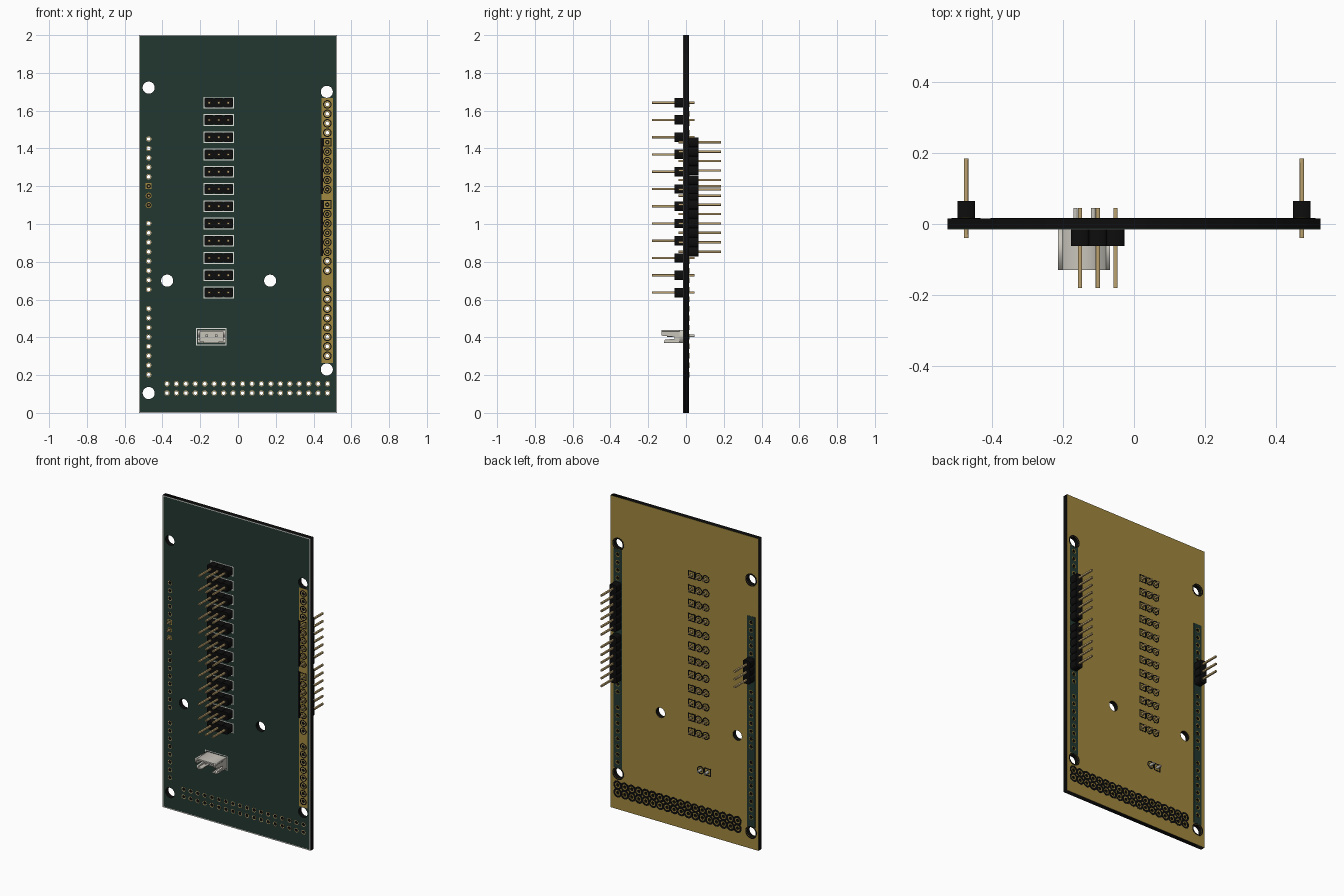
import bpy
import bmesh
from math import cos, sin, pi
from mathutils import Matrix

cube = bpy.data.objects.get("Cube")
if cube:
    bpy.data.objects.remove(cube)


def material(name, r, g, b):
    mat = bpy.data.materials.new(name)
    mat.use_nodes = True
    mat.diffuse_color = (r, g, b, 1)
    mat.node_tree.nodes["Principled BSDF"].inputs["Base Color"].default_value = (r, g, b, 1)
    return mat


GREEN = material("dark green mask", 0.016, 0.038, 0.029)
COPPER = material("copper gold", 0.36, 0.25, 0.05)
BLACK = material("black plastic", 0.004, 0.004, 0.004)
PIN = material("brass pin", 0.50, 0.36, 0.16)
PAD = material("pale pad", 0.62, 0.47, 0.22)
WHITE = material("white print", 0.75, 0.75, 0.72)
GREY = material("light grey plastic", 0.58, 0.56, 0.50)


def circle(p, r, n=12):
    return [(p[0] + r * cos(2 * pi * (i + .5) / n), p[1] + r * sin(2 * pi * (i + .5) / n))
            for i in range(n)]


def rect(x0, x1, z0, z1):
    return [(x0, z0), (x1, z0), (x1, z1), (x0, z1)]


def square(p, h):
    return rect(p[0] - h, p[0] + h, p[1] - h, p[1] + h)


def chamfered(p, h, c):
    x, z = p
    k = h - c
    return [(x - k, z - h), (x + k, z - h), (x + h, z - k), (x + h, z + k),
            (x + k, z + h), (x - k, z + h), (x - h, z + k), (x - h, z - k)]


def plate(name, loops, a, b, mat, side=False):
    """Fill nested outlines and extrude from a to b along y (or along x)."""
    curve = bpy.data.curves.new(name, "CURVE")
    curve.dimensions = "2D"
    curve.fill_mode = "BOTH"
    curve.extrude = abs(b - a) / 2
    for loop in loops:
        spline = curve.splines.new("POLY")
        spline.points.add(len(loop) - 1)
        for point, (u, v) in zip(spline.points, loop):
            point.co = (u, v, 0, 1)
        spline.use_cyclic_u = True
    temp = bpy.data.objects.new(name + " outline", curve)
    bpy.context.collection.objects.link(temp)
    graph = bpy.context.evaluated_depsgraph_get()
    mesh = bpy.data.meshes.new_from_object(temp.evaluated_get(graph))
    bpy.data.objects.remove(temp)
    mid = (a + b) / 2
    turn = Matrix.Rotation(pi / 2, 4, "X")
    if side:
        turn = Matrix.Translation((mid, 0, 0)) @ Matrix.Rotation(pi / 2, 4, "Z") @ turn
    else:
        turn = Matrix.Translation((0, mid, 0)) @ turn
    bm = bmesh.new()
    bm.from_mesh(mesh)
    bm.transform(turn)
    bmesh.ops.remove_doubles(bm, verts=bm.verts, dist=0.00001)
    bmesh.ops.recalc_face_normals(bm, faces=bm.faces)
    bm.to_mesh(mesh)
    bm.free()
    mesh.name = name
    mesh.materials.clear()
    mesh.materials.append(mat)
    obj = bpy.data.objects.new(name, mesh)
    bpy.context.collection.objects.link(obj)
    return obj


def rings(name, pts, outer, inner, a, b, mat, shape=circle):
    # alternate rings go in separate objects so that neighbours may overlap
    for k in (0, 1):
        loops = [shape(p, r) for p in pts[k::2] for r in (outer, inner)]
        if loops:
            plate(name + "_" + "ab"[k], loops, a, b, mat)


def column(x, top, n):
    return [(x, top - 0.05 * i) for i in range(n)]


FRONT, BACK, SKIN = -0.014, 0.016, 0.001
EDGE, SIDE = 0.525, 0.473

# Hole positions
mounts = [(-SIDE, 1.722), (SIDE - .003, 1.70), (-0.375, 0.70), (0.17, 0.70),
          (SIDE - .003, 0.23), (-SIDE, 0.105)]
left_header = column(-SIDE, 1.20, 3)
left_open = column(-SIDE, 1.45, 5) + column(-SIDE, 1.003, 8) + column(-SIDE, 0.552, 8)
upper_header = column(SIDE, 1.433, 6)
lower_header = column(SIDE, 1.103, 6)
right_open = column(SIDE, 1.633, 4) + column(SIDE, 0.803, 2) + column(SIDE, 0.652, 8)
right_all = upper_header + lower_header + right_open
left_all = left_header + left_open
bottom = [(-0.376 + 0.05 * i, (0.105, 0.154)[(i + j) % 2]) for i in range(18) for j in (0, 1)]
rows = [0.637 + 0.0914 * i for i in range(12)]
servo = [(x, z) for z in rows for x in (-0.152, -0.102, -0.052)]
plug = [(-0.165, 0.408), (-0.115, 0.408)]
drills = [circle(p, 0.01) for p in right_all + left_all + bottom + servo + plug]
holes = [circle(p, 0.032, 32) for p in mounts] + drills

# Board core and its two coloured skins
board = rect(-EDGE, EDGE, 0, 2)
plate("board_core", [board] + holes, FRONT + SKIN, BACK - SKIN, BLACK)
plate("front_skin", [board] + holes, FRONT, FRONT + SKIN, GREEN)
plate("back_copper", [board] + holes, BACK - SKIN, BACK, COPPER)
plate("front_border", [board, rect(-EDGE + .006, EDGE - .006, .006, 1.994)],
      FRONT - SKIN, FRONT, WHITE)

# Edge strips
right_drills = [circle(p, 0.01) for p in right_all]
left_drills = [circle(p, 0.01) for p in left_all]
right_strip = rect(0.442, 0.502, 0.265, 1.667)
plate("front_right_strip", [right_strip] + right_drills, FRONT - SKIN, FRONT, COPPER)
plate("back_left_strip", [right_strip] + right_drills, BACK, BACK + SKIN, GREEN)
plate("back_right_strip", [rect(-0.503, -0.443, 0.14, 1.49)] + left_drills,
      BACK, BACK + SKIN, GREEN)
plate("strip_shadow_gap", [rect(0.438, 0.449, 1.16, 1.455), rect(0.438, 0.449, 0.83, 1.128)],
      FRONT - 2 * SKIN, FRONT - SKIN, BLACK)

# Pads and clearance rings on the front
f1, f2 = FRONT - 2 * SKIN, FRONT - SKIN
rings("front_open_pad", left_open + bottom, 0.0145, 0.0095, f2, FRONT, PAD)
rings("front_header_pad", left_header[1:], 0.016, 0.01, f2, FRONT, COPPER)
rings("front_first_pad", left_header[:1], 0.016, 0.01, f2, FRONT, COPPER, square)
rings("front_right_pad", right_open, 0.0145, 0.0095, f1, f2, PAD)
firsts = [upper_header[0], lower_header[0]]
rings("front_right_clearance", [p for p in right_all if p not in firsts],
      0.023, 0.0175, f1, f2, BLACK)
rings("front_first_clearance", firsts, 0.023, 0.018, f1, f2, BLACK, square)

# Pads and clearance rings on the back
b1 = BACK + SKIN
rings("back_bottom_clearance", bottom, 0.03, 0.0175, BACK, b1, BLACK)
rings("back_round_clearance", [p for p in servo if p[0] < -0.06] + plug[1:],
      0.026, 0.019, BACK, b1, BLACK)
rings("back_square_clearance", [p for p in servo if p[0] > -0.06] + plug[:1],
      0.025, 0.018, BACK, b1, BLACK, square)
rings("back_strip_pad", right_all + left_all, 0.015, 0.01, b1, b1 + SKIN, COPPER)
rings("back_mount_clearance", [mounts[i] for i in (0, 1, 4, 5)], 0.041, 0.034, BACK, b1, BLACK,
      lambda p, r: circle(p, r, 32))


# Pin headers
def header(name, pts, y0, y1, tip, tail):
    plate(name + "_body", [chamfered(p, 0.0252 - 0.0003, 0.007) for p in pts], y0, y1, BLACK)
    plate(name + "_pins", [chamfered(p, 0.006, 0.0015) for p in pts], tip, tail, PIN)


header("front_headers", servo, -0.062, FRONT, -0.181, 0.045)
for label, group in (("back_upper_header", upper_header), ("back_lower_header", lower_header),
                     ("back_side_header", left_header)):
    header(label, group, BACK, 0.065, -0.04, 0.184)

# Printed outlines round the front headers and the plug socket
frames = []
for z in rows:
    frames += [rect(-0.183, -0.022, z - 0.031, z + 0.031), rect(-0.178, -0.027, z - 0.026, z + 0.026)]
frames += [rect(-0.222, -0.061, 0.357, 0.449), rect(-0.218, -0.065, 0.361, 0.445)]
plate("printed_outlines", frames, f2, FRONT, WHITE)

# Plug socket
x0, x1 = -0.214, -0.067
cheek = [(-0.13, 0.44), (FRONT, 0.44), (FRONT, 0.37), (-0.117, 0.37), (-0.112, 0.388),
         (-0.06, 0.392), (-0.06, 0.402), (-0.13, 0.409)]
plate("socket_right_cheek", [cheek], x0, x0 + 0.012, GREY, side=True)
plate("socket_left_cheek", [cheek], x1 - 0.012, x1, GREY, side=True)
plate("socket_base", [rect(x0, x1, 0.37, 0.44)], -0.035, FRONT, GREY)
plate("socket_roof", [rect(x0, x1, 0.431, 0.44)], -0.13, FRONT, GREY)
plate("socket_feet", [rect(x0, x0 + 0.035, 0.37, 0.379), rect(x1 - 0.035, x1, 0.37, 0.379)],
      -0.116, FRONT, GREY)
plate("socket_pins", [square(p, 0.006) for p in plug], -0.1, 0.045, GREY)
